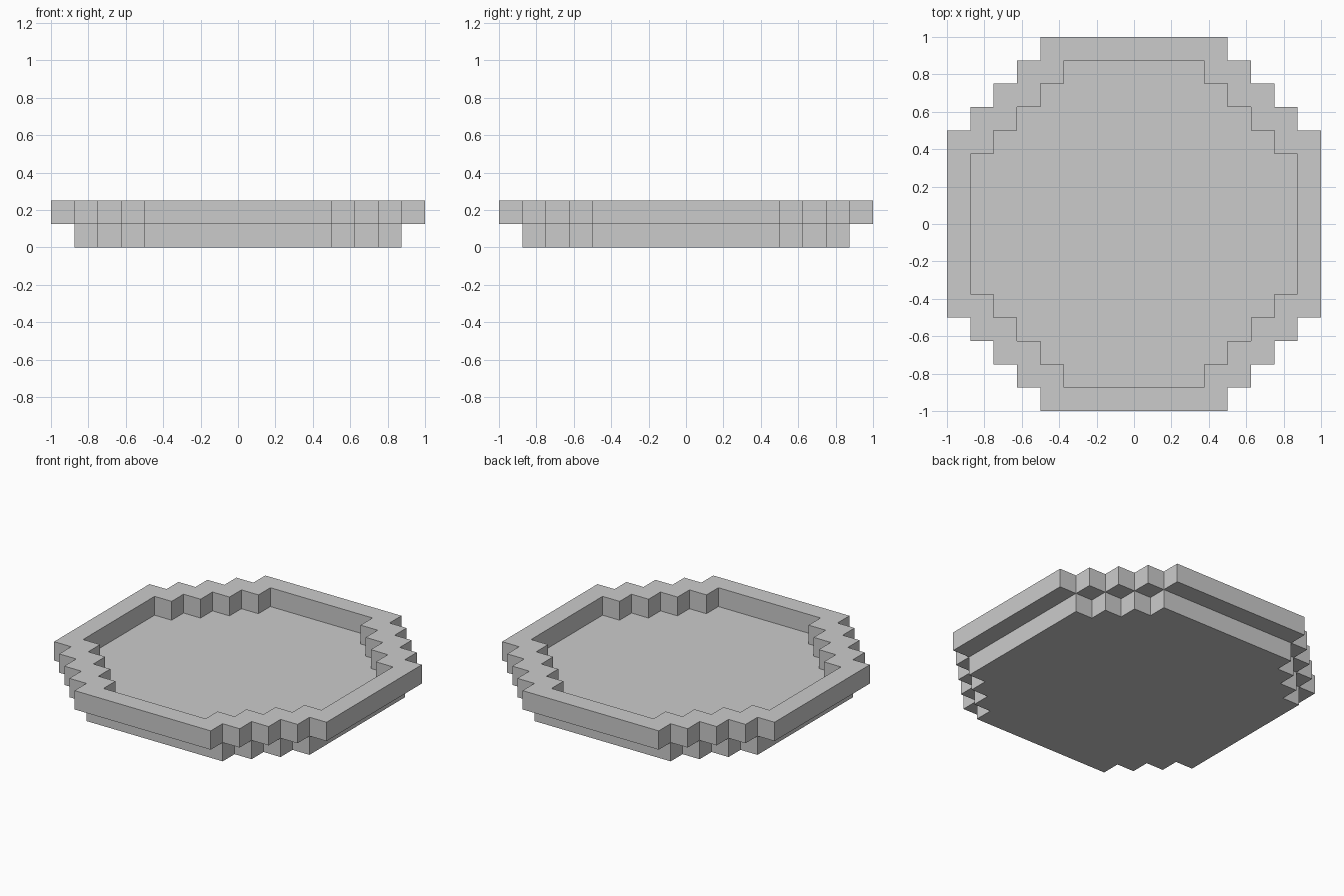
import bpy, bmesh, math
from mathutils import Vector

if "Cube" in bpy.data.objects:
    bpy.data.objects.remove(bpy.data.objects["Cube"])

U = 0.125  # size of one step


def inside(x, y, reach, diag):
    """Stepped octagon test on a cell centre, measured in steps."""
    x, y = abs(x), abs(y)
    return max(x, y) < reach and x + y < diag + 0.1


def solid(c):
    x, y, z = c
    if 0 < z < 1:                       # base slab
        return inside(x, y, 7, 10)
    if 1 < z < 2:                       # raised rim around the floor
        return inside(x, y, 8, 11) and not inside(x, y, 7, 9)
    return False


# Skin every filled cell only where its neighbour is empty
bm = bmesh.new()
cells = [Vector((i + .5, j + .5, k + .5))
         for i in range(-8, 8) for j in range(-8, 8) for k in range(2)]
for c in filter(solid, cells):
    for axis in range(3):
        for s in (-1, 1):
            n = Vector((0, 0, 0))
            n[axis] = s
            if solid(c + n):
                continue
            a = Vector((0, 0, 0))
            a[(axis + 1) % 3] = 0.5
            b = n.cross(a)
            mid = c + n * 0.5
            bm.faces.new([bm.verts.new((mid + p) * U)
                          for p in (-a - b, a - b, a + b, -a + b)])
bmesh.ops.remove_doubles(bm, verts=bm.verts, dist=0.001)
# Merge the coplanar squares into larger flat faces
bmesh.ops.dissolve_limit(bm, angle_limit=math.radians(1),
                         verts=bm.verts, edges=bm.edges)

mesh = bpy.data.meshes.new("stepped_tray")
bm.to_mesh(mesh)
bm.free()
tray = bpy.data.objects.new("stepped_tray", mesh)
bpy.context.collection.objects.link(tray)

grey = bpy.data.materials.new("light grey")
grey.diffuse_color = (0.6, 0.6, 0.6, 1)
grey.use_nodes = True
grey.node_tree.nodes["Principled BSDF"].inputs["Base Color"].default_value = grey.diffuse_color
mesh.materials.append(grey)
